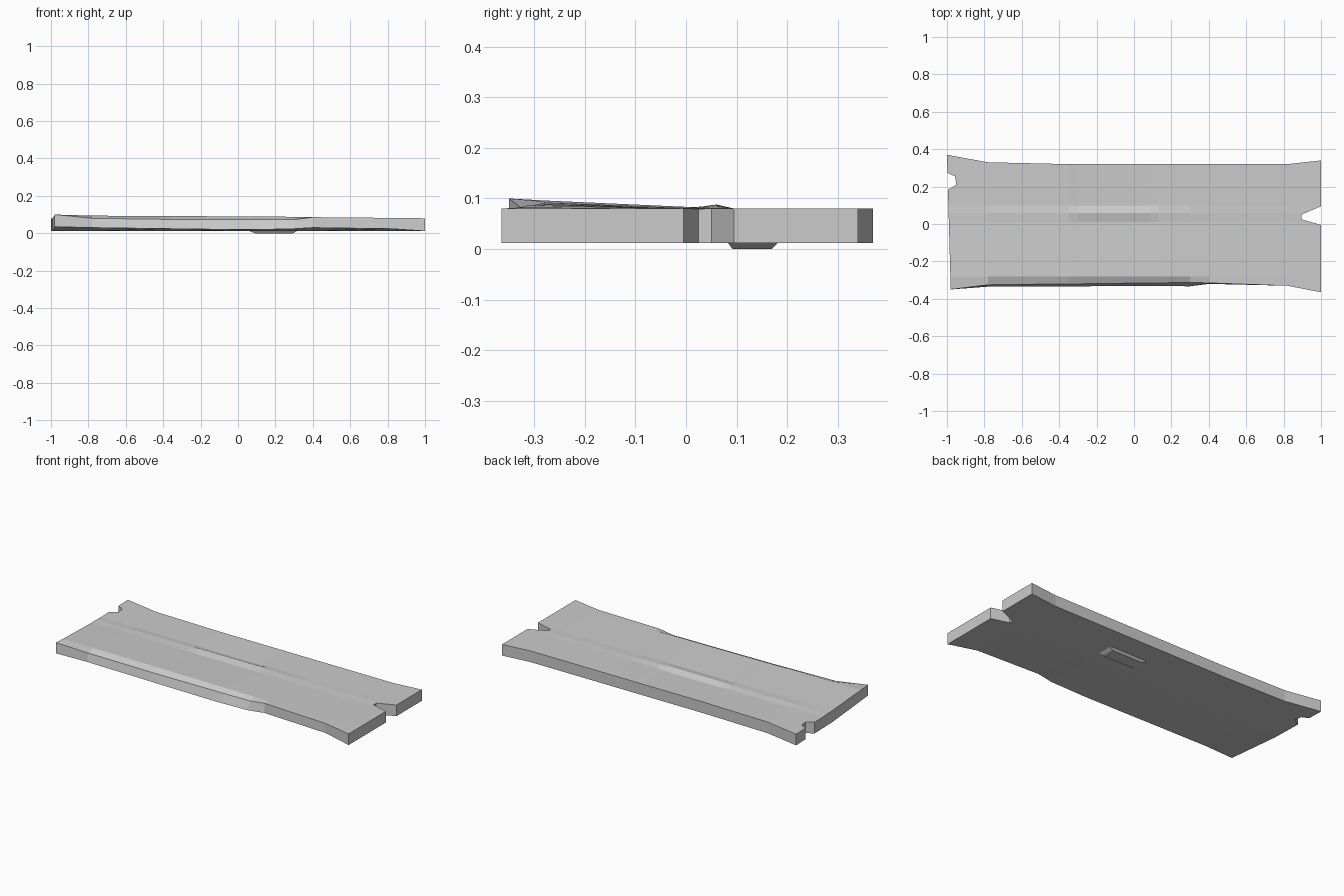
import bpy, bmesh

cube = bpy.data.objects.get("Cube")
if cube:
    bpy.data.objects.remove(cube, do_unlink=True)

grey = bpy.data.materials.new("weathered grey")
grey.use_nodes = True
colour = (0.6, 0.6, 0.6, 1)
grey.diffuse_color = colour
grey.node_tree.nodes["Principled BSDF"].inputs["Base Color"].default_value = colour


def skin(name, rings):
    """Join equal closed rings of points into a capped solid."""
    bm = bmesh.new()
    loops = [[bm.verts.new(p) for p in ring] for ring in rings]
    for a, b in zip(loops, loops[1:]):
        for i in range(len(a)):
            j = (i + 1) % len(a)
            bm.faces.new((a[i], a[j], b[j], b[i]))
    bm.faces.new(loops[0])
    bm.faces.new(loops[-1])
    bmesh.ops.recalc_face_normals(bm, faces=bm.faces)
    mesh = bpy.data.meshes.new(name)
    bm.to_mesh(mesh)
    bm.free()
    mesh.materials.append(grey)
    obj = bpy.data.objects.new(name, mesh)
    bpy.context.collection.objects.link(obj)
    return obj


BACK_TOP, BOTTOM = 0.08, 0.012


def section(x, top_y, low_y, back_y, shoulder, lip, ridge, valley, step, low_z):
    """Cross-section: lifted front half, lengthwise split, flat back half."""
    ring = [(low_y, low_z), (top_y, lip), (-0.28, shoulder), (0.01, valley),
            (0.06, ridge), (0.1, step), (back_y, BACK_TOP),
            (back_y, BOTTOM), (0.0, BOTTOM)]
    skew = 0.028 if x == -1 else 0
    return [(x + skew * (back_y - y), y, z) for y, z in ring]


# Warped board, from its right end to its left end
stations = [
    (-1.00, -.35, -.35, .37, .096, .100, .082, .082, .080, .035),
    (-0.78, -.325, -.335, .33, .094, .080, .083, .083, .079, .030),
    (-0.35, -.32, -.333, .32, .092, .074, .085, .081, .079, .024),
    (-0.30, -.32, -.333, .32, .092, .074, .088, .078, .074, .023),
    (0.08, -.315, -.332, .32, .089, .073, .088, .078, .074, .019),
    (0.13, -.315, -.332, .32, .089, .073, .085, .080, .079, .020),
    (0.30, -.312, -.333, .32, .088, .073, .082, .080, .079, .024),
    (0.40, -.315, -.32, .32, .086, .086, .081, .079, .080, .030),
    (0.82, -.33, -.33, .32, .082, .082, .081, .079, .080, .024),
    (1.00, -.365, -.365, .34, .080, .080, .080, .080, .080, .012),
]
board = skin("board", [section(*s) for s in stations])

# Broken notches in both ends
notches = {
    "left_notch": [(1.1, .13), (1, .095), (.895, .05), (.895, .025), (1, -.005), (1.1, -.03)],
    "right_notch": [(-1.1, .13), (-1, .18), (-.95, .21), (-.957, .255), (-1, .275), (-1.1, .32)],
}
for name, outline in notches.items():
    cutter = skin(name, [[(x, y, z) for x, y in outline] for z in (-0.1, 0.2)])
    cutter.hide_render = True
    cut = board.modifiers.new(name, "BOOLEAN")
    cut.operation = "DIFFERENCE"
    cut.solver = "EXACT"
    cut.object = cutter
    bpy.context.view_layer.objects.active = board
    bpy.ops.object.modifier_apply(modifier=name)
    bpy.data.objects.remove(cutter, do_unlink=True)


# Splintered bulge under the board
def bulge_ring(x0, x1, y0, y1, z):
    return [(x0, y0, z), (x1, y0, z), (x1, y1, z), (x0, y1, z)]


skin("underside_bulge", [bulge_ring(.05, .32, .08, .185, .016),
                         bulge_ring(.09, .295, .092, .17, 0)])
